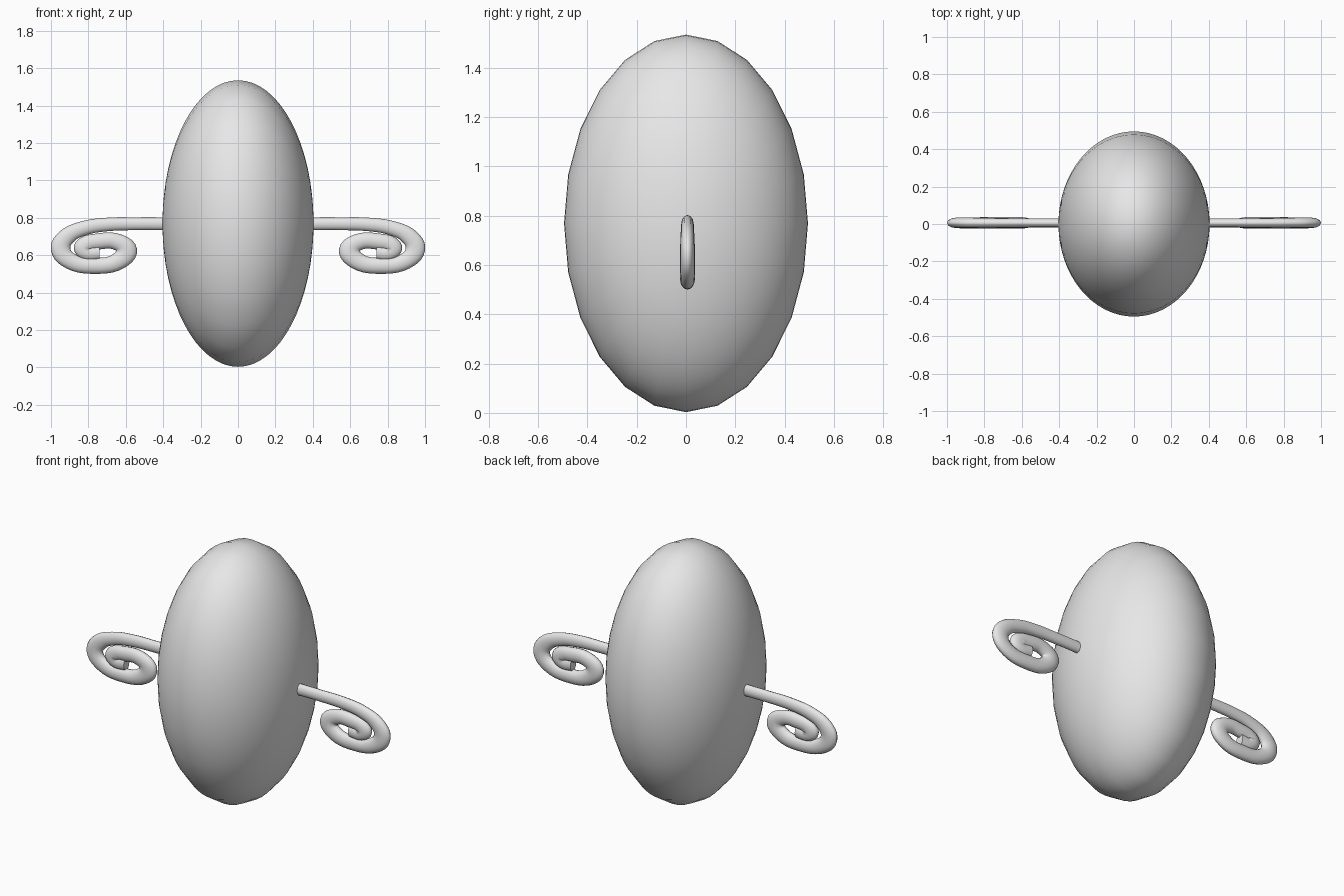
import bpy
import math
from mathutils import Matrix

if "Cube" in bpy.data.objects:
    bpy.data.objects.remove(bpy.data.objects["Cube"])

grey = bpy.data.materials.new("light grey")
grey.diffuse_color = (0.8, 0.8, 0.8, 1)
grey.use_nodes = True
grey.node_tree.nodes["Principled BSDF"].inputs["Base Color"].default_value = grey.diffuse_color

# Body: egg-shaped ellipsoid with its poles on the x axis
bpy.ops.mesh.primitive_uv_sphere_add(segments=24, ring_count=32, radius=1)
body = bpy.context.object
body.name = "body"
body.data.transform(Matrix.Rotation(math.pi / 2, 4, 'Y'))
body.data.transform(Matrix.Diagonal((0.404, 0.495, 0.766, 1)))
body.data.transform(Matrix.Translation((0, 0, 0.769)))
body.data.materials.append(grey)
bpy.ops.object.shade_smooth()

# Curled arms: tapered tubes stretched in x and z (x, z, radius factor)
PATH = [(0.36, 0.768, 1.0), (0.55, 0.768, 1.0), (0.70, 0.764, 1.05),
        (0.82, 0.745, 1.1), (0.915, 0.70, 1.15), (0.948, 0.63, 1.15),
        (0.89, 0.565, 1.2), (0.765, 0.543, 1.25), (0.64, 0.567, 1.25),
        (0.597, 0.63, 1.25), (0.65, 0.672, 1.25), (0.74, 0.674, 1.25),
        (0.82, 0.65, 1.2), (0.81, 0.615, 1.15), (0.74, 0.615, 1.1)]
SX, SZ = 1.85, 1.4


def arm(name, side):
    curve = bpy.data.curves.new(name, 'CURVE')
    curve.dimensions = '3D'
    curve.bevel_depth = 0.0245
    curve.bevel_resolution = 4
    curve.resolution_u = 5
    curve.use_fill_caps = True
    spline = curve.splines.new('BEZIER')
    spline.bezier_points.add(len(PATH) - 1)
    for point, (x, z, r) in zip(spline.bezier_points, PATH):
        point.co = (side * x / SX, 0, z / SZ)
        point.radius = r
        point.handle_left_type = point.handle_right_type = 'AUTO'
    curve.materials.append(grey)
    obj = bpy.data.objects.new(name, curve)
    obj.scale = (SX, 1, SZ)
    obj.location.y = 0.006
    bpy.context.collection.objects.link(obj)


arm("right_arm", 1)
arm("left_arm", -1)
